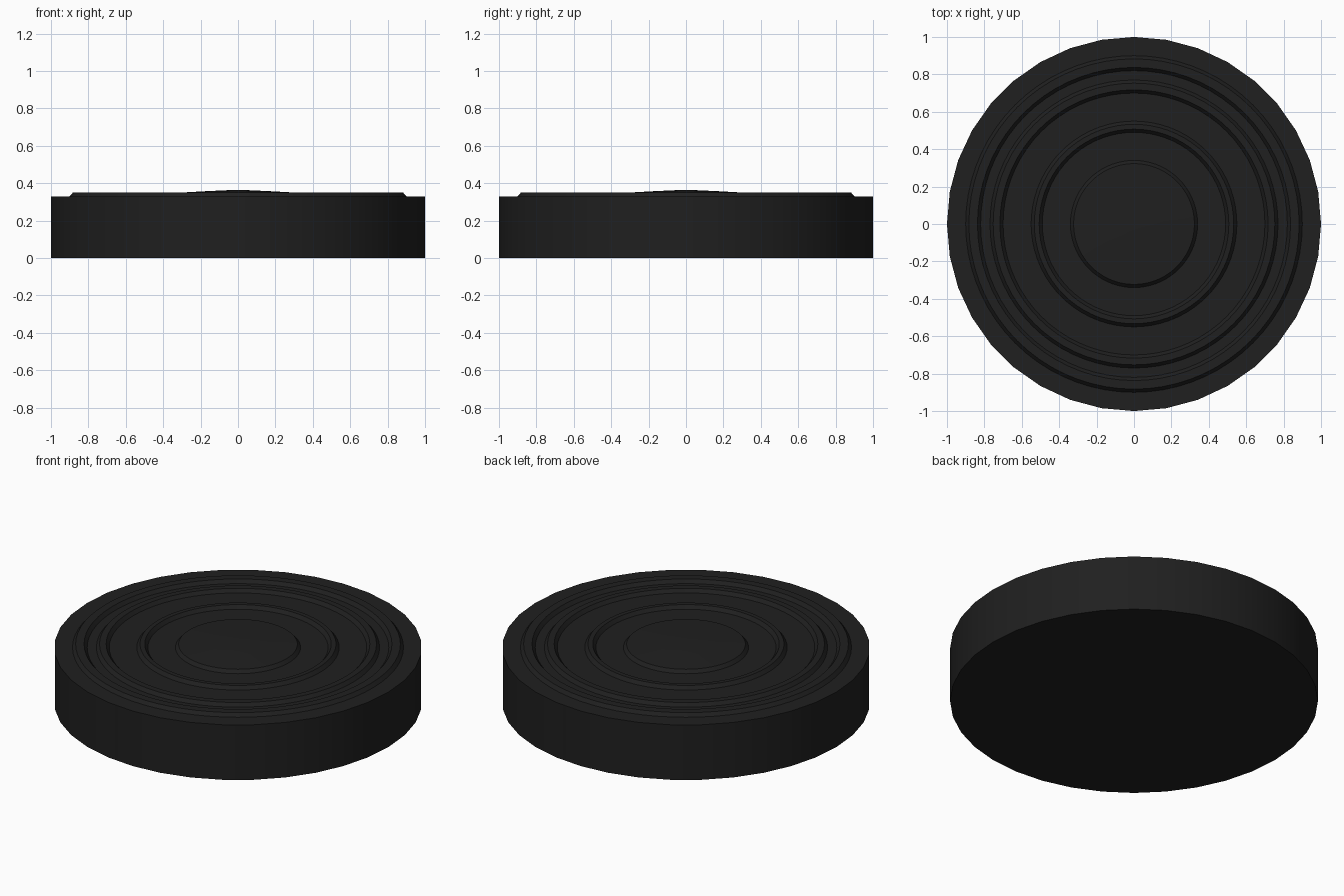
import bpy, bmesh, math

if "Cube" in bpy.data.objects:
    bpy.data.objects.remove(bpy.data.objects["Cube"])

BASE_Z, TOP_Z = 0.33, 0.35

black = bpy.data.materials.new("black_rubber")
black.diffuse_color = (0.014, 0.014, 0.014, 1)
black.use_nodes = True
black.node_tree.nodes["Principled BSDF"].inputs["Base Color"].default_value = black.diffuse_color


def lathe(name, profile, sides, closed=False):
    """Revolve (radius, z) points around z; radius 0 becomes a pole."""
    bm = bmesh.new()
    pts = profile + [profile[0]] if closed else profile
    verts = [bm.verts.new((r, 0, z)) for r, z in pts]
    edges = [bm.edges.new(pair) for pair in zip(verts, verts[1:])]
    bmesh.ops.spin(bm, geom=verts + edges, cent=(0, 0, 0), axis=(0, 0, 1),
                   angle=math.tau, steps=sides, use_duplicate=False)
    bmesh.ops.remove_doubles(bm, verts=bm.verts, dist=1e-4)
    bmesh.ops.recalc_face_normals(bm, faces=bm.faces)
    mesh = bpy.data.meshes.new(name)
    bm.to_mesh(mesh)
    bm.free()
    mesh.materials.append(black)
    obj = bpy.data.objects.new(name, mesh)
    bpy.context.collection.objects.link(obj)
    bpy.ops.object.select_all(action='DESELECT')
    obj.select_set(True)
    bpy.context.view_layer.objects.active = obj
    bpy.ops.object.shade_smooth_by_angle(angle=math.radians(30))
    return obj


# Thick disc body
lathe("disc_body", [(0, 0), (1, 0), (1, BASE_Z), (0, BASE_Z)], 36)

# Raised rings with sloped walls
for name, inner, outer in [("outer_ring", 0.82, 0.90),
                           ("middle_ring", 0.70, 0.77),
                           ("inner_ring", 0.49, 0.55)]:
    lathe(name, [(outer, BASE_Z - 0.01), (outer, BASE_Z),
                 (outer - 0.017, TOP_Z), (inner + 0.017, TOP_Z),
                 (inner, BASE_Z), (inner, BASE_Z - 0.01)], 72, closed=True)

# Slightly domed centre button
lathe("centre_button", [(0, BASE_Z - 0.01), (0.34, BASE_Z - 0.01), (0.34, BASE_Z),
                        (0.323, TOP_Z - 0.001), (0.16, 0.358), (0.05, 0.363), (0, 0.363)], 72)
